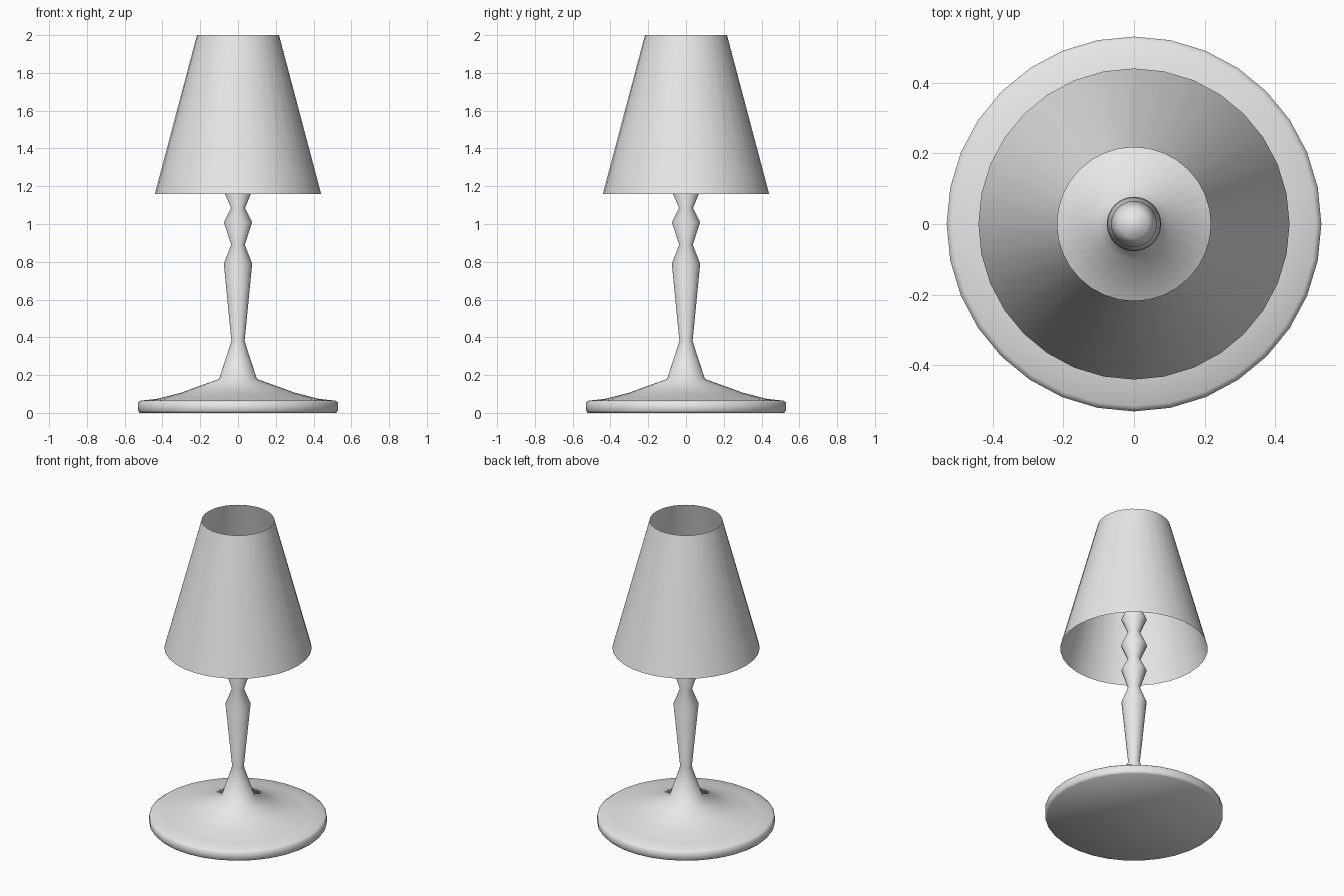
import bpy
import bmesh
from math import cos, sin, tau

SIDES = 32

cube = bpy.data.objects.get("Cube")
if cube:
    bpy.data.objects.remove(cube, do_unlink=True)

grey = bpy.data.materials.new("light_grey")
grey.use_nodes = True
grey.diffuse_color = (0.8, 0.8, 0.8, 1)
grey.node_tree.nodes["Principled BSDF"].inputs["Base Color"].default_value = (0.8, 0.8, 0.8, 1)


def lathe(name, profile, cap_bottom=False, cap_top=False):
    """Turn a (radius, height) profile, listed upwards, around the z axis."""
    bm = bmesh.new()
    rings = [[bm.verts.new((r * cos(tau * i / SIDES), r * sin(tau * i / SIDES), z))
              for i in range(SIDES)] for r, z in profile]
    for low, high in zip(rings, rings[1:]):
        for i in range(SIDES):
            j = (i + 1) % SIDES
            bm.faces.new((low[i], low[j], high[j], high[i]))
    if cap_bottom:
        bm.faces.new(rings[0][::-1])
    if cap_top:
        bm.faces.new(rings[-1])
    for face in bm.faces:
        face.smooth = True
    mesh = bpy.data.meshes.new(name)
    bm.to_mesh(mesh)
    bm.free()
    mesh.materials.append(grey)
    obj = bpy.data.objects.new(name, mesh)
    bpy.context.collection.objects.link(obj)
    return obj


# Foot and turned stem in one continuous profile
foot = [(0.52, 0), (0.53, 0.012), (0.53, 0.055), (0.515, 0.065),
        (0.43, 0.074), (0.3, 0.107), (0.1, 0.18)]
stem = [(0.035, 0.38), (0.075, 0.79), (0.036, 0.89), (0.075, 1.01),
        (0.037, 1.085), (0.077, 1.18), (0.037, 1.27), (0.075, 1.36),
        (0.037, 1.44), (0.065, 1.51), (0.04, 1.58)]
lathe("base_and_stem", foot + stem, cap_bottom=True, cap_top=True)

# Open, thin conical shade
lathe("lamp_shade", [(0.44, 1.16), (0.217, 2.0)])
